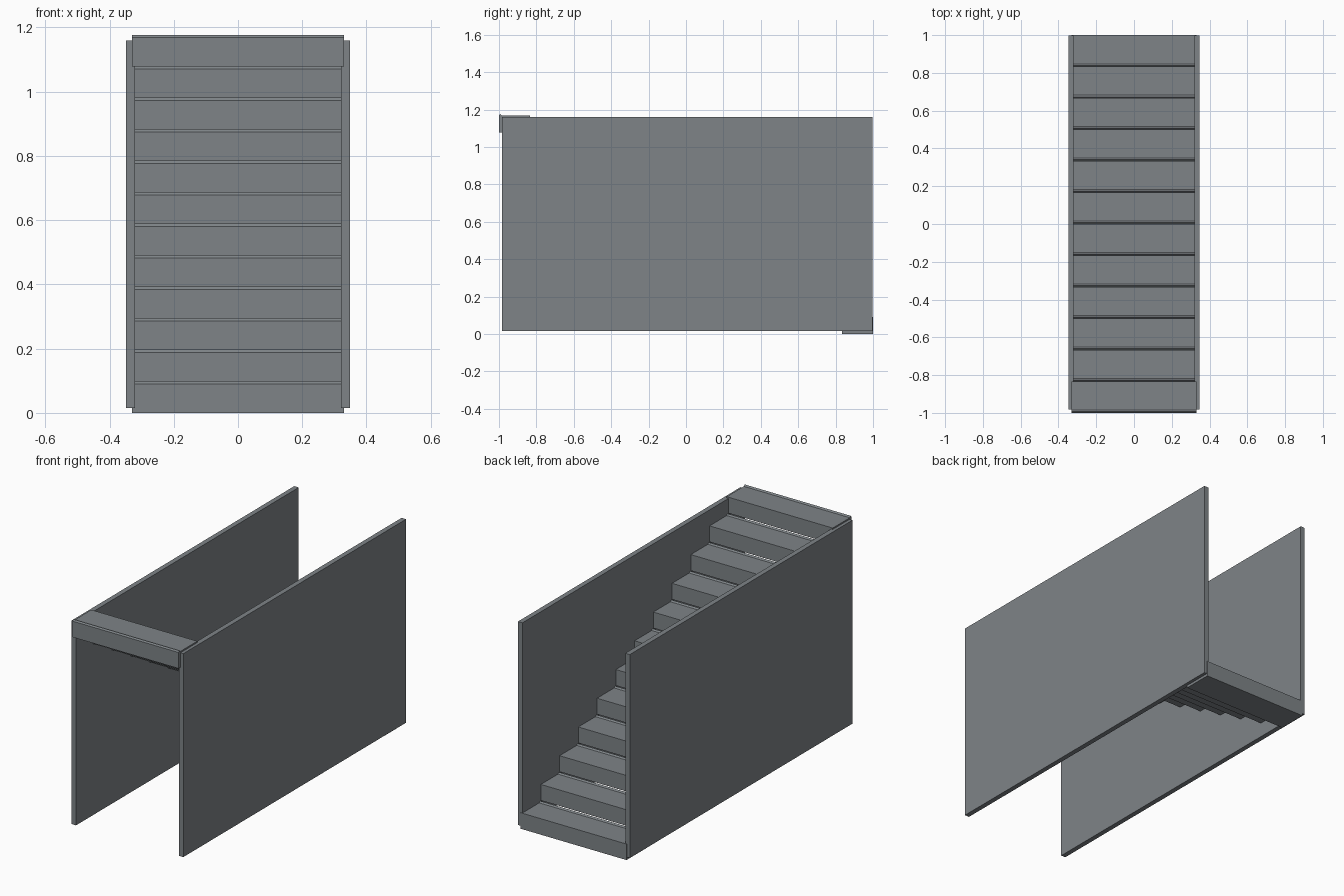
import bpy
import bmesh

if "Cube" in bpy.data.objects:
    bpy.data.objects.remove(bpy.data.objects["Cube"], do_unlink=True)

STEPS = 12
RUN = 2.0 / STEPS
RISE = 0.098
LIP = 0.008

grey = bpy.data.materials.new("slate_grey")
grey.use_nodes = True
colour = (0.21, 0.23, 0.245, 1)
grey.diffuse_color = colour
grey.node_tree.nodes["Principled BSDF"].inputs["Base Color"].default_value = colour


def extrude_profile(name, profile, x0, x1):
    """Extrude a closed (y, z) outline along x."""
    bm = bmesh.new()
    face = bm.faces.new([bm.verts.new((x0, y, z)) for y, z in profile])
    grown = bmesh.ops.extrude_face_region(bm, geom=[face])["geom"]
    moved = [v for v in grown if isinstance(v, bmesh.types.BMVert)]
    bmesh.ops.translate(bm, verts=moved, vec=(x1 - x0, 0, 0))
    bmesh.ops.recalc_face_normals(bm, faces=bm.faces)
    mesh = bpy.data.meshes.new(name)
    bm.to_mesh(mesh)
    bm.free()
    mesh.materials.append(grey)
    obj = bpy.data.objects.new(name, mesh)
    bpy.context.collection.objects.link(obj)
    return obj


# Steps climb from the back to the front, each with a small ridge on its far edge
for i in range(STEPS):
    back = 1 - i * RUN
    front = back - RUN
    base = i * RISE
    tread = base + RISE - LIP
    extrude_profile(f"step_{i + 1}", [
        (back, base), (back, tread),
        (front + 0.015, tread), (front + 0.007, tread + LIP),
        (front, tread), (front, base)], -0.33, 0.33)

# Side walls
wall = [(-0.983, 0.015), (0.997, 0.015), (0.997, 1.16), (-0.983, 1.16)]
extrude_profile("left_wall", wall, 0.32, 0.348)
extrude_profile("right_wall", wall, -0.348, -0.32)
